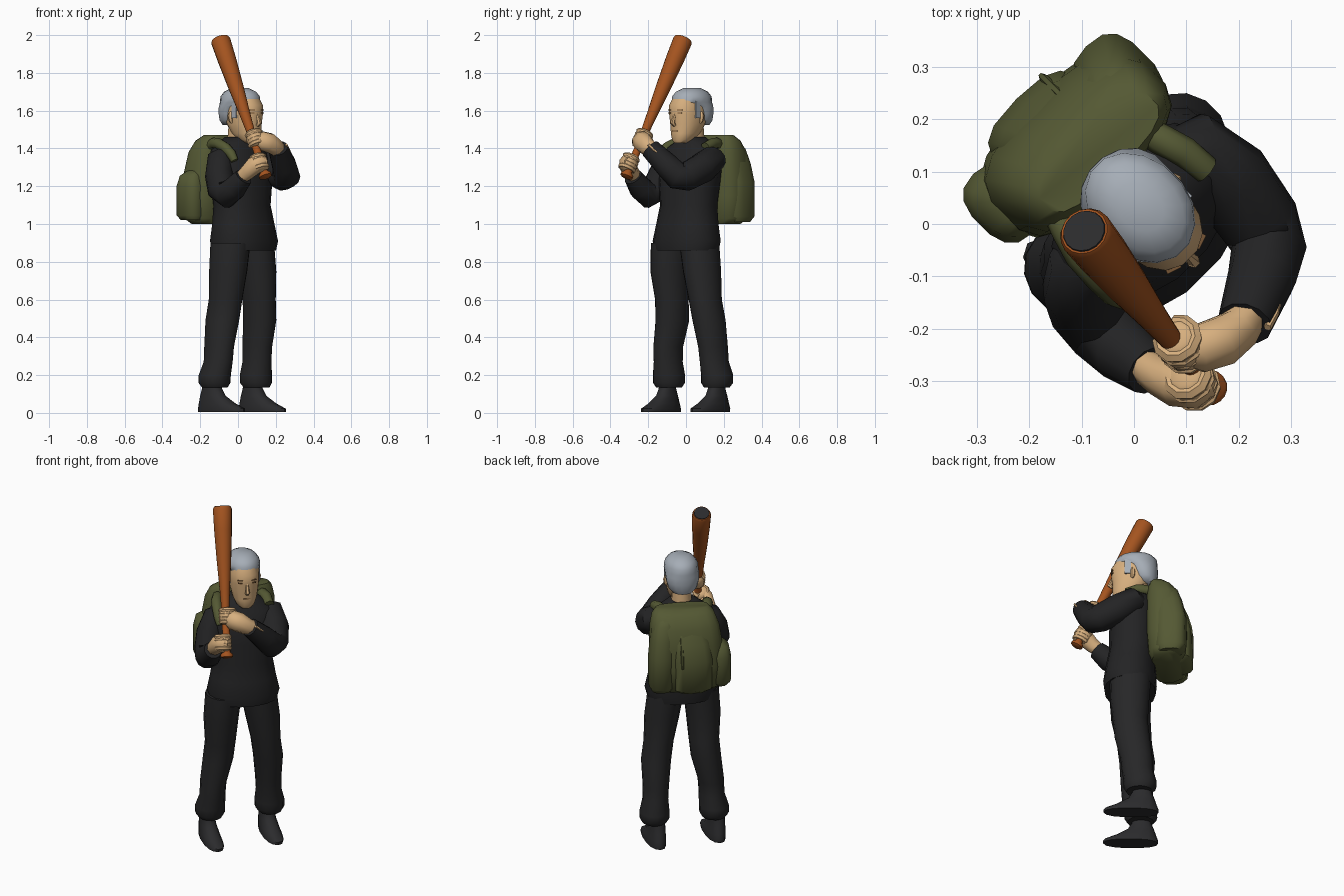
import bpy, bmesh, math
from mathutils import Vector, Matrix

YAW = Matrix.Rotation(math.radians(45), 4, 'Z')   # figure faces +x -y


def material(name, rgb):
    m = bpy.data.materials.new(name)
    m.diffuse_color = (*rgb, 1)
    return m


BLACK = material("black cloth", (0.017, 0.017, 0.018))
TROUSER = material("charcoal cloth", (0.020, 0.020, 0.021))
SHOE = material("dark leather", (0.024, 0.024, 0.026))
SKIN = material("skin", (0.68, 0.43, 0.21))
HAIR = material("grey hair", (0.38, 0.42, 0.47))
GREEN = material("olive canvas", (0.09, 0.10, 0.034))
WOOD = material("orange wood", (0.37, 0.088, 0.014))
BROWN = material("dark brown", (0.18, 0.09, 0.035))


def L(x, y, z):
    """World point to body-frame point."""
    return YAW.inverted() @ Vector((x, y, z))


def skin_rings(name, rings, mat, angle=50):
    bm = bmesh.new()
    vr = [[bm.verts.new(p) for p in r] for r in rings]
    n = len(vr[0])
    for a, b in zip(vr, vr[1:]):
        for i in range(n):
            j = (i + 1) % n
            bm.faces.new((a[i], a[j], b[j], b[i]))
    bm.faces.new(vr[0][::-1])
    bm.faces.new(vr[-1])
    bmesh.ops.recalc_face_normals(bm, faces=bm.faces[:])
    me = bpy.data.meshes.new(name)
    bm.to_mesh(me)
    bm.free()
    ob = bpy.data.objects.new(name, me)
    bpy.context.collection.objects.link(ob)
    me.materials.append(mat)
    bpy.ops.object.select_all(action='DESELECT')
    ob.select_set(True)
    bpy.context.view_layer.objects.active = ob
    bpy.ops.object.shade_smooth_by_angle(angle=math.radians(angle))
    return ob


def loft(name, rings, mat, n=14, p=2.0, shear=0.0):
    """Stack of level sections (u, v, z, half width, half depth) in the body frame."""
    out = []
    for u, v, z, ru, rv in rings:
        ring = []
        for i in range(n):
            a = 2 * math.pi * (i + .5) / n
            c, s = math.cos(a), math.sin(a)
            dv = rv * math.copysign(abs(s) ** (2 / p), s)
            ring.append(YAW @ Vector((u + ru * math.copysign(abs(c) ** (2 / p), c) + shear * dv, v + dv, z)))
        out.append(ring)
    return skin_rings(name, out, mat)


def tube(name, pts, mat, n=10, squash=1.0):
    """Round tube through world points (x, y, z, radius)."""
    P = [Vector(q[:3]) for q in pts]
    prev = (P[1] - P[0]).normalized()
    side = prev.cross(Vector((0, 0, 1)))
    if side.length < .05:
        side = Vector((1, 0, 0))
    side.normalize()
    out = []
    for k, c in enumerate(P):
        t = (P[min(k + 1, len(P) - 1)] - P[max(k - 1, 0)]).normalized()
        side = prev.rotation_difference(t) @ side
        prev = t
        up = t.cross(side)
        r = pts[k][3]
        out.append([c + side * (r * squash * math.cos(2 * math.pi * i / n))
                    + up * (r * math.sin(2 * math.pi * i / n)) for i in range(n)])
    return skin_rings(name, out, mat)


def local_tube(name, pts, mat, **kw):
    return tube(name, [(*(YAW @ Vector(q[:3])), q[3]) for q in pts], mat, **kw)


def plate(name, u, v, z, su, sv, sz, mat, yaw=0):
    bpy.ops.mesh.primitive_cube_add(size=1)
    ob = bpy.context.object
    ob.name = name
    ob.data.transform(YAW @ Matrix.Translation((u, v, z)) @ Matrix.Rotation(yaw, 4, 'Z')
                      @ Matrix.Diagonal((su, sv, sz, 1)))
    ob.data.materials.append(mat)


# Trouser legs: world centre x, y, height, half width, half depth
LEGS = {
    "right": [(-.123, -.09, .135, .066, .072), (-.125, -.09, .16, .082, .09), (-.123, -.09, .20, .082, .09),
              (-.105, -.094, .27, .070, .086), (-.10, -.094, .35, .072, .088), (-.083, -.072, .49, .083, .098),
              (-.066, -.075, .60, .084, .096), (-.052, -.088, .75, .096, .108), (-.04, -.08, .90, .10, .115)],
    "left": [(.098, .163, .135, .066, .072), (.095, .165, .16, .082, .09), (.095, .165, .20, .082, .09),
             (.10, .15, .27, .070, .086), (.102, .143, .35, .072, .088), (.115, .122, .49, .082, .096),
             (.112, .102, .60, .082, .096), (.102, .085, .75, .096, .108), (.085, .07, .90, .10, .115)]}
for side, rows in LEGS.items():
    loft(side + "_trouser_leg", [(*L(x, y, z), a, b) for x, y, z, a, b in rows], TROUSER)

# Shoes: wedge with a thin toe turned slightly out, rising to a narrow ankle
for side, u, v in (("right", -.155, -.032), ("left", .182, 0)):
    loft(side + "_shoe", [(u, v, .006, .052, .15), (u, v, .022, .054, .15), (u - .005, v + .028, .05, .05, .113),
                          (u - .010, v + .055, .09, .044, .074), (u - .012, v + .06, .13, .04, .055),
                          (u - .012, v + .06, .18, .04, .05)], SHOE, p=2.3, shear=-.10)

# Jumper
loft("jumper", [(.025, -.02, .86, .187, .140), (.025, -.02, .91, .20, .146), (.025, -.015, 1.0, .18, .138),
                (.025, -.005, 1.1, .163, .13), (.025, .0, 1.22, .18, .135), (.025, .01, 1.33, .197, .122),
                (.025, .02, 1.39, .172, .105), (.025, .025, 1.43, .11, .085), (.025, .025, 1.46, .07, .07)],
     BLACK, n=16, p=2.2)

# Sleeves, with a slit showing the left wrist
tube("left_sleeve", [(.07, .12, 1.36, .055), (.115, .14, 1.345, .074), (.183, .085, 1.295, .081),
                     (.243, .0, 1.25, .077), (.258, -.045, 1.252, .072), (.245, -.10, 1.31, .066),
                     (.212, -.19, 1.40, .053)], BLACK, n=12)
tube("right_sleeve", [(-.05, -.05, 1.36, .06), (-.095, -.082, 1.335, .072), (-.10, -.125, 1.26, .076),
                      (-.087, -.165, 1.18, .075), (-.06, -.20, 1.155, .071), (-.02, -.24, 1.19, .064),
                      (.03, -.28, 1.25, .05)], BLACK, n=12)
tube("left_cuff_slit", [(.278, -.145, 1.372, .004), (.270, -.172, 1.392, .007), (.255, -.198, 1.42, .008)], SKIN, n=6)

# Bat
TOP, END = Vector((-.095, -.014, 1.98)), Vector((.148, -.318, 1.245))
tube("bat", [(*(END.lerp(TOP, t)), r) for t, r in
             ((0, .022), (.008, .034), (.025, .034), (.04, .02), (.3, .021), (.45, .028), (.65, .040),
              (.85, .049), (.985, .052), (1, .046))], WOOD, n=16)
AX = (TOP - END).normalized()
tube("bat_end_cap", [(*(TOP - AX * .002), .043), (*(TOP + AX * .003), .041)], SHOE, n=16)

# Hands: palm from the cuff, solid fist round the handle, faintly ridged fingers
HANDS = {
    "left": [(.222, -.165, 1.385, .042), (.20, -.20, 1.405, .048), (.165, -.225, 1.43, .056),
             (.125, -.238, 1.44, .054), (.095, -.24, 1.445, .036)],
    "right": [(.02, -.27, 1.25, .038), (.05, -.29, 1.275, .044), (.085, -.305, 1.31, .052),
              (.12, -.31, 1.325, .05), (.145, -.30, 1.325, .034)]}
SIDE = AX.cross(Vector((0, 1, 0))).normalized()
FWD = AX.cross(SIDE)
for side, t0, off in (("left", .245, (.012, .002, 0)), ("right", .07, (-.012, -.016, 0))):
    tube(side + "_palm", HANDS[side], SKIN, n=8, squash=.9)
    pts = [END.lerp(TOP, t0 + d) + Vector(off) for d in (-.022, -.006, .035, .075, .092)]
    tube(side + "_fist", [(*q, r) for q, r in zip(pts, (.028, .045, .048, .045, .026))], SKIN, n=10)
    for f in range(4):
        c = END.lerp(TOP, t0 + f * .024) + Vector(off)
        arc = [(*(c + (SIDE * math.cos(a) + FWD * math.sin(a)) * .0355), .0145)
               for a in (math.tau * k / 10 for k in range(9))]
        tube(f"{side}_finger_{f + 1}", arc, SKIN, n=6)

# Neck and head
HU = .03
loft("neck", [(HU, .03, 1.40, .06, .06), (HU, .025, 1.48, .055, .06), (HU, .02, 1.53, .055, .06)], SKIN)
loft("head", [(HU, -.068, 1.428, .03, .035), (HU, -.053, 1.445, .05, .06), (HU, -.033, 1.48, .067, .082),
              (HU, -.016, 1.53, .078, .10), (HU, -.010, 1.58, .083, .113), (HU, -.006, 1.63, .083, .117),
              (HU, .003, 1.68, .07, .095)], SKIN, n=16, p=2.3)

# Hair: full nape, open around the face, rounded crown
loft("hair", [(HU, .075, 1.525, .055, .046), (HU, .066, 1.55, .080, .064), (HU, .058, 1.585, .090, .076),
              (HU, .048, 1.622, .094, .086), (HU, .014, 1.645, .094, .119), (HU, .014, 1.675, .091, .117),
              (HU, .014, 1.70, .073, .096), (HU, .015, 1.72, .04, .052)], HAIR, n=16)

# Face details, mirrored across the head
for s in (-1, 1):
    tag = "left" if s > 0 else "right"
    plate(tag + "_eye", HU + s * .037, -.114, 1.588, .024, .008, .006, BROWN, s * .32)
    plate(tag + "_brow", HU + s * .037, -.114, 1.604, .030, .008, .004, BROWN, s * .32)
    local_tube(tag + "_ear", [(HU + s * .076, .0, 1.535, .008), (HU + s * .082, .002, 1.55, .013),
                              (HU + s * .084, .004, 1.575, .014), (HU + s * .08, .004, 1.595, .008)], SKIN, n=6)
    plate(tag + "_sideburn", HU + s * .082, -.024, 1.605, .009, .034, .09, HAIR)
plate("mouth", HU, -.112, 1.492, .036, .008, .004, BROWN)
local_tube("nose", [(HU, -.112, 1.592, .007), (HU, -.122, 1.56, .010), (HU, -.131, 1.535, .013),
                    (HU, -.115, 1.522, .010)], SKIN, n=6)

# Backpack body, centre pouch and side pockets
loft("backpack_body", [(.03, .18, 1.0, .165, .075), (.03, .19, 1.03, .195, .105), (.03, .19, 1.15, .203, .115),
                       (.035, .185, 1.28, .20, .112), (.04, .175, 1.38, .19, .10), (.045, .16, 1.44, .172, .078),
                       (.05, .145, 1.47, .145, .05)], GREEN, n=16, p=3)
loft("backpack_pouch", [(.01, .235, 1.005, .08, .06), (.01, .25, 1.03, .11, .075), (.01, .25, 1.2, .115, .078),
                        (.015, .238, 1.30, .105, .07), (.02, .21, 1.39, .08, .05)], GREEN, p=3)
loft("right_pack_pocket", [(-.15, .20, 1.02, .04, .06), (-.15, .205, 1.045, .06, .078),
                           (-.15, .205, 1.20, .06, .08), (-.147, .20, 1.255, .052, .065),
                           (-.13, .19, 1.285, .03, .04)], GREEN, p=2.6)
loft("left_pack_pocket", [(.175, .215, 1.01, .055, .06), (.175, .218, 1.04, .07, .085), (.175, .218, 1.22, .07, .087),
                          (.165, .205, 1.32, .068, .08), (.15, .19, 1.40, .065, .07),
                          (.13, .17, 1.45, .05, .05)], GREEN, p=2.8)
local_tube("backpack_flap_strap", [(.075, .225, 1.41, .008), (.075, .268, 1.36, .009), (.075, .298, 1.29, .009),
                                   (.075, .318, 1.22, .009), (.075, .325, 1.17, .006)], GREEN, n=6)

# Shoulder straps, the right one reaching further down the chest
for s in (-1, 1):
    u = .025 + s * .145
    path = [(u - s * .03, .12, 1.41, .026), (u - s * .02, .08, 1.428, .030), (u - s * .005, .03, 1.425, .030),
            (u, -.025, 1.405, .028), (u, -.07, 1.37, .026), (u - s * .005, -.09, 1.335, .02)]
    local_tube(("left" if s > 0 else "right") + "_shoulder_strap", path[:4] if s > 0 else path, GREEN, n=8)
